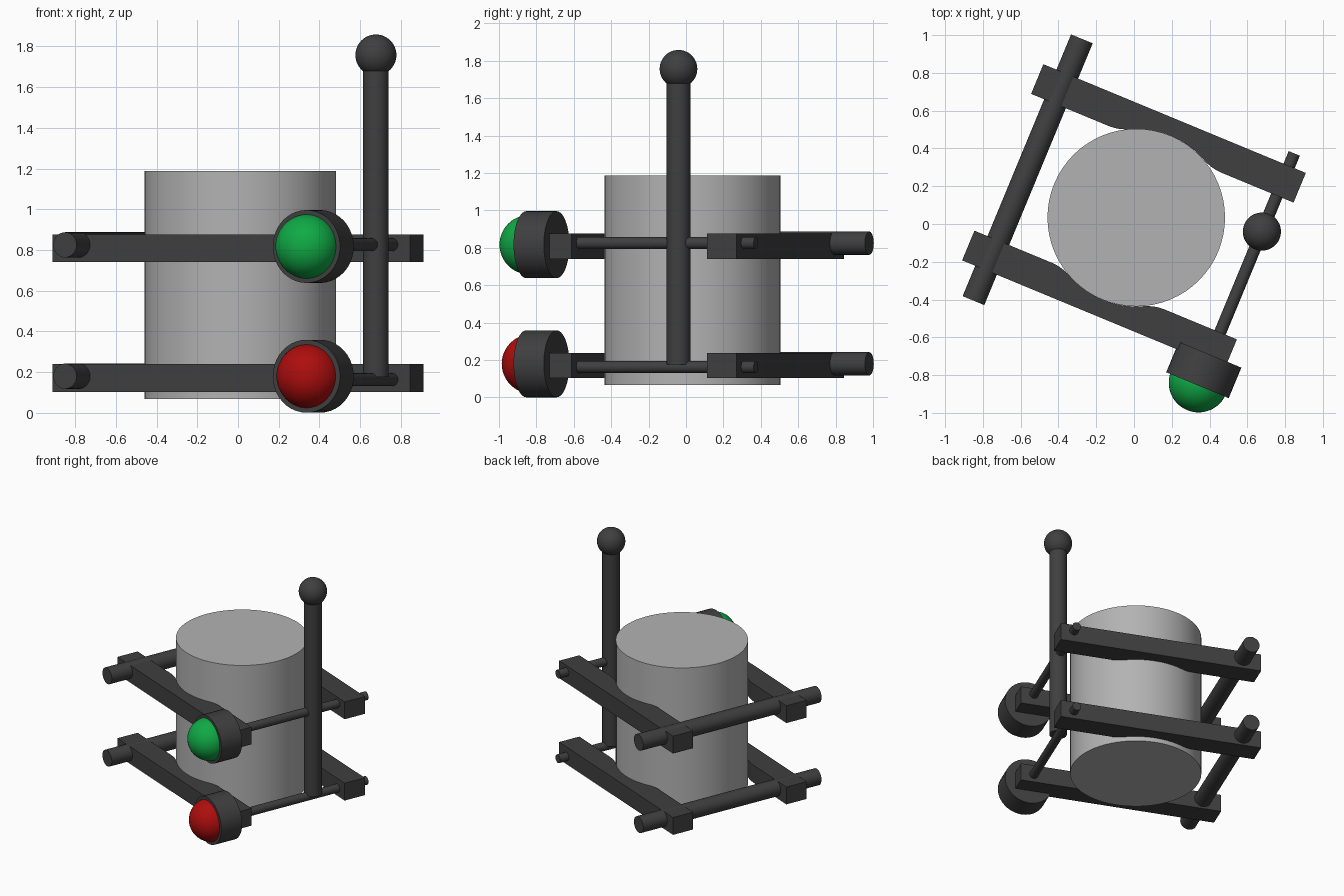
import bpy, bmesh, math
from mathutils import Matrix, Vector

if "Cube" in bpy.data.objects:
    bpy.data.objects.remove(bpy.data.objects["Cube"])

# Everything is laid out square, then turned about z
TURN = Matrix.Rotation(math.radians(-22.5), 4, 'Z')


def material(name, rgb):
    m = bpy.data.materials.new(name)
    m.diffuse_color = (*rgb, 1)
    m.use_nodes = True
    m.node_tree.nodes["Principled BSDF"].inputs["Base Color"].default_value = m.diffuse_color
    return m


DARK = material("dark_grey", (0.05, 0.05, 0.05))
LIGHT = material("light_grey", (0.45, 0.45, 0.45))
GREEN = material("green", (0.005, 0.4, 0.06))
RED = material("red", (0.42, 0.004, 0.004))


def finish(name, bm, mat):
    bm.transform(TURN)
    bmesh.ops.recalc_face_normals(bm, faces=bm.faces)
    me = bpy.data.meshes.new(name)
    bm.to_mesh(me)
    bm.free()
    me.materials.append(mat)
    ob = bpy.data.objects.new(name, me)
    bpy.context.collection.objects.link(ob)
    bpy.ops.object.select_all(action='DESELECT')
    ob.select_set(True)
    bpy.context.view_layer.objects.active = ob
    bpy.ops.object.shade_smooth_by_angle(angle=math.radians(35))


def rod(name, a, b, r, mat=DARK, sides=32):
    a, b = Vector(a), Vector(b)
    q = (b - a).to_track_quat('Z', 'Y').to_matrix().to_4x4()
    bm = bmesh.new()
    bmesh.ops.create_cone(bm, cap_ends=True, segments=sides, radius1=r, radius2=r,
                          depth=(b - a).length,
                          matrix=Matrix.Translation((a + b) / 2) @ q)
    finish(name, bm, mat)


def ball(name, c, r, mat):
    bm = bmesh.new()
    bmesh.ops.create_uvsphere(bm, u_segments=40, v_segments=24, radius=r,
                              matrix=Matrix.Translation(c))
    finish(name, bm, mat)


CV, R = 0.036, 0.47          # drum centre and radius
INNER, OUTER = 0.392, 0.562  # clamp bar faces, measured from the drum centre


def clamp_bar(name, side, z0, z1):
    # Bar with a saddle following the drum, blended into the straight edge
    f = 0.25
    cu = math.sqrt((R + f) ** 2 - (INNER + f) ** 2)
    ang = math.atan2(cu, INNER + f)
    half = [(R * math.sin(ang * i / 8), R * math.cos(ang * i / 8)) for i in range(9)]
    half += [(cu - f * math.sin(ang * (1 - i / 8)),
              INNER + f - f * math.cos(ang * (1 - i / 8))) for i in range(1, 9)]
    pts = [(-0.767, OUTER), (-0.767, INNER)]
    pts += [(-u, v) for u, v in reversed(half)] + half[1:]
    pts += [(0.737, INNER), (0.737, OUTER)]
    bm = bmesh.new()
    face = bm.faces.new([bm.verts.new((u, CV + side * v, z0)) for u, v in pts])
    ext = bmesh.ops.extrude_face_region(bm, geom=[face], use_keep_orig=True)
    new = [g for g in ext["geom"] if isinstance(g, bmesh.types.BMVert)]
    bmesh.ops.translate(bm, verts=new, vec=(0, 0, z1 - z0))
    finish(name, bm, DARK)


# Drum
rod("drum", (-0.002, CV, 0.067), (-0.002, CV, 1.188), R, LIGHT, 64)

# Two clamp frames, each with a lamp: bar base, thick rod z, thin rod z, lamp
levels = [("lower", 0.103, 0.18, 0.163, 0.18, -0.632, RED),
          ("upper", 0.74, 0.825, 0.826, 0.817, -0.645, GREEN)]
for tag, zb, zr, zt, zl, vl, colour in levels:
    clamp_bar(tag + "_back_bar", 1, zb, zb + 0.136)
    clamp_bar(tag + "_front_bar", -1, zb, zb + 0.136)
    rod(tag + "_thick_rod", (-0.63, -0.70, zr), (-0.63, 0.80, zr), 0.062)
    rod(tag + "_thin_rod", (0.641, -0.50, zt), (0.641, 0.67, zt), 0.032)
    rod(tag + "_lamp_housing", (0.637, -0.485, zl), (0.637, -0.66, zl), 0.179, sides=40)
    ball(tag + "_lamp_dome", (0.637, vl, zl), 0.158, colour)

# Mast with ball top
rod("mast", (0.641, 0.222, 0.175), (0.641, 0.222, 1.70), 0.063)
ball("mast_ball", (0.641, 0.222, 1.757), 0.101, DARK)
